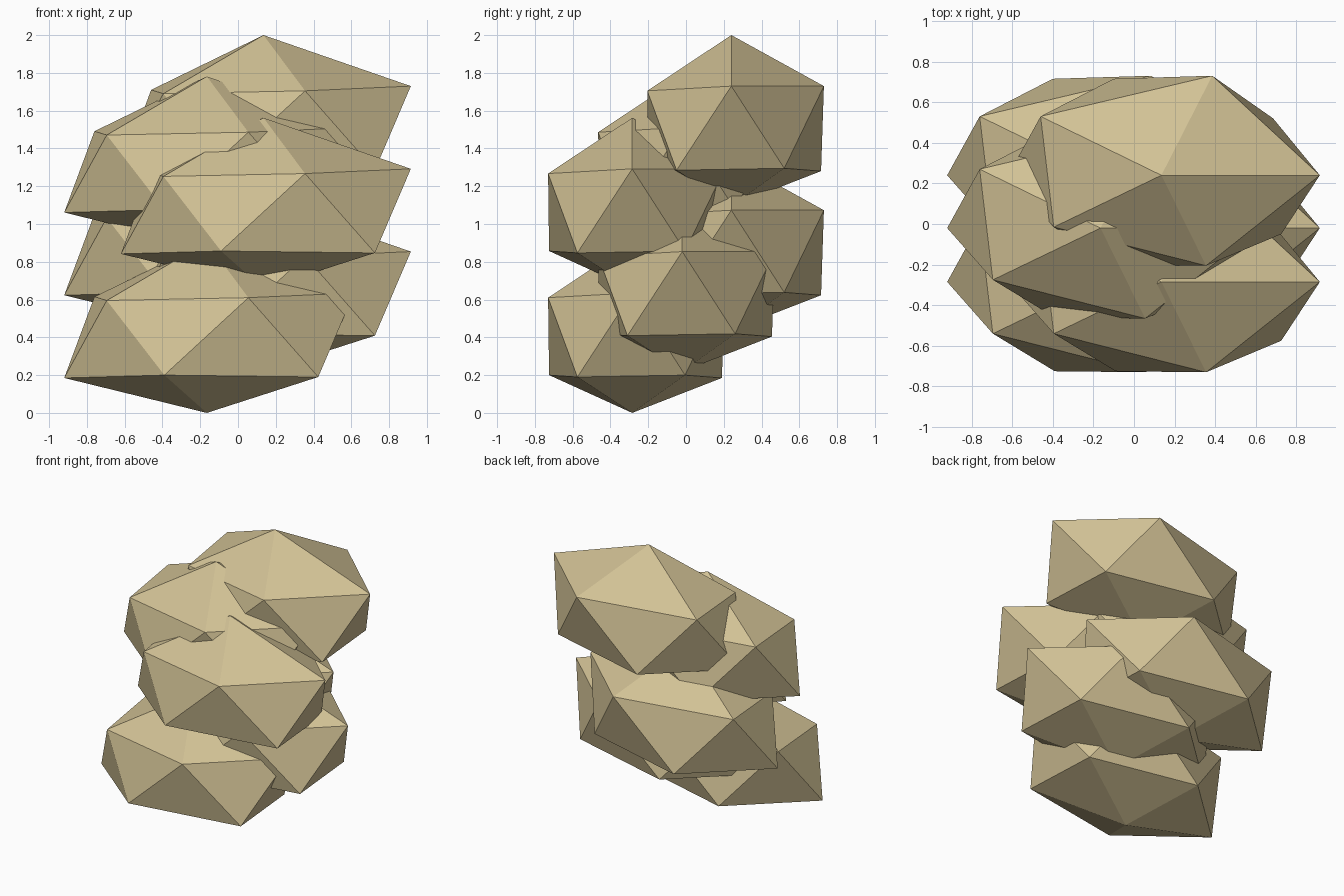
import bpy
import bmesh

default_cube = bpy.data.objects.get("Cube")
if default_cube:
    bpy.data.objects.remove(default_cube, do_unlink=True)

# Sandstone colour
stone = bpy.data.materials.new("sandstone")
stone.use_nodes = True
colour = (0.64, 0.535, 0.30, 1.0)
stone.diffuse_color = colour
shader = next(n for n in stone.node_tree.nodes if n.type == "BSDF_PRINCIPLED")
shader.inputs["Base Color"].default_value = colour
shader.inputs["Roughness"].default_value = 0.9

# Rough boulder: two staggered five-sided rings between two poles
HEIGHT = 0.905
upper_ring = [(0.78, 0, 0.635), (0.25, 0.49, 0.635), (-0.595, 0.29, 0.615),
              (-0.53, -0.255, 0.595), (0.22, -0.445, 0.61)]
lower_ring = [(0.55, 0.28, 0.2), (-0.235, 0.475, 0.185), (-0.755, 0, 0.185),
              (-0.225, -0.44, 0.2), (0.59, -0.29, 0.19)]


def boulder_mesh():
    bm = bmesh.new()
    top = bm.verts.new((0, 0, HEIGHT))
    bottom = bm.verts.new((0, 0, 0))
    upper = [bm.verts.new(p) for p in upper_ring]
    lower = [bm.verts.new(p) for p in lower_ring]
    for i in range(5):
        j = (i + 1) % 5
        bm.faces.new((top, upper[i], upper[j]))
        bm.faces.new((upper[i], lower[i], upper[j]))
        bm.faces.new((upper[j], lower[i], lower[j]))
        bm.faces.new((bottom, lower[j], lower[i]))
    bmesh.ops.recalc_face_normals(bm, faces=bm.faces)
    mesh = bpy.data.meshes.new("boulder")
    bm.to_mesh(mesh)
    bm.free()
    mesh.materials.append(stone)
    return mesh


# Stack of six boulders, alternating sideways and stepping front to back
mesh = boulder_mesh()
COUNT = 6
step = (2 - HEIGHT) / (COUNT - 1)
side_offsets = (-0.165, 0.135)
depth_offsets = (-0.285, -0.02, 0.24)
for level in range(COUNT):
    boulder = bpy.data.objects.new(f"boulder_{level + 1}", mesh)
    boulder.location = (side_offsets[level % 2], depth_offsets[level % 3], level * step)
    bpy.context.collection.objects.link(boulder)
